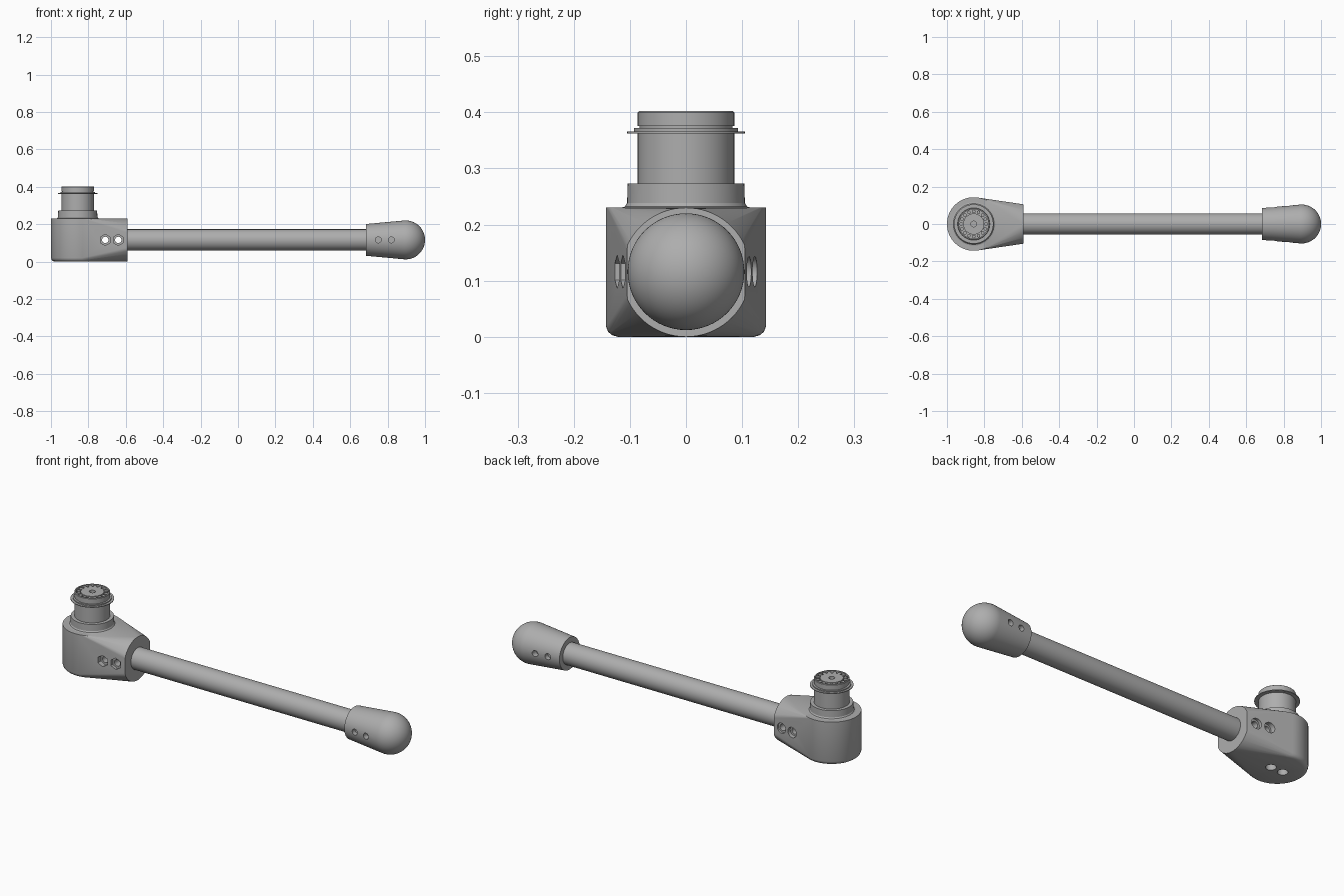
import bpy, bmesh, math
from mathutils import Matrix, Vector

cube = bpy.data.objects.get("Cube")
if cube:
    bpy.data.objects.remove(cube, do_unlink=True)

# Single colour
steel = bpy.data.materials.new("satin_grey")
steel.use_nodes = True
GREY = (0.42, 0.42, 0.42, 1)
steel.diffuse_color = GREY
steel.node_tree.nodes["Principled BSDF"].inputs["Base Color"].default_value = GREY

MID = 0.116        # height of the bar axis
POST_X = -0.857    # upright axis of the drive post
HEAD_END = -0.59
ALONG_X = Matrix.Rotation(math.pi / 2, 4, 'Y')
ALONG_Y = Matrix.Rotation(math.pi / 2, 4, 'X')


def finish(name, bm):
    bmesh.ops.recalc_face_normals(bm, faces=bm.faces)
    mesh = bpy.data.meshes.new(name)
    bm.to_mesh(mesh)
    bm.free()
    mesh.materials.append(steel)
    obj = bpy.data.objects.new(name, mesh)
    bpy.context.collection.objects.link(obj)
    return obj


def activate(obj):
    bpy.ops.object.select_all(action='DESELECT')
    obj.select_set(True)
    bpy.context.view_layer.objects.active = obj


def smooth(obj, angle=30):
    activate(obj)
    bpy.ops.object.shade_smooth_by_angle(angle=math.radians(angle))


def lathe(name, profile, place, steps=64):
    """Turn (radius, height) points around z, then place the result."""
    bm = bmesh.new()
    pts = [bm.verts.new((r, 0, h)) for r, h in profile]
    edges = [bm.edges.new(pair) for pair in zip(pts, pts[1:])]
    bmesh.ops.spin(bm, geom=pts + edges, cent=(0, 0, 0), axis=(0, 0, 1),
                   angle=math.tau, steps=steps)
    bmesh.ops.remove_doubles(bm, verts=bm.verts, dist=1e-5)
    bm.transform(place)
    return finish(name, bm)


def add_prism(bm, centre, radius, depth, sides, turn):
    bmesh.ops.create_cone(bm, cap_ends=True, segments=sides, radius1=radius,
                          radius2=radius, depth=depth,
                          matrix=Matrix.Translation(centre) @ turn)


def cut(obj, prisms):
    """Subtract prisms (centre, radius, depth, sides, turn) from obj."""
    for prism in prisms:
        bm = bmesh.new()
        add_prism(bm, *prism)
        cutter = finish("hole_cutter", bm)
        cutter.hide_render = True
        mod = obj.modifiers.new("hole", 'BOOLEAN')
        mod.operation = 'DIFFERENCE'
        mod.solver = 'EXACT'
        mod.object = cutter
        activate(obj)
        bpy.ops.object.modifier_apply(modifier=mod.name)
        bpy.data.objects.remove(cutter, do_unlink=True)


# Head: hull of an upright drum and a flat-sided disc around the bar
bm = bmesh.new()
N = 72
for r, z in [(0.143, 0.23), (0.143, 0.02), (0.139, 0.009), (0.132, 0.003), (0.122, 0)]:
    for i in range(N):
        a = math.tau * i / N
        bm.verts.new((POST_X + r * math.cos(a), r * math.sin(a), z))
for i in range(N):
    a = math.tau * i / N
    y = max(-0.105, min(0.105, 0.115 * math.cos(a)))
    bm.verts.new((HEAD_END, y, 0.115 + 0.115 * math.sin(a)))
bmesh.ops.remove_doubles(bm, verts=bm.verts, dist=1e-5)
hull = bmesh.ops.convex_hull(bm, input=bm.verts)
loose = {g for g in hull["geom_interior"] + hull["geom_unused"]
         if isinstance(g, bmesh.types.BMVert)}
bmesh.ops.delete(bm, geom=list(loose), context='VERTS')
bmesh.ops.dissolve_limit(bm, angle_limit=0.002, verts=bm.verts, edges=bm.edges)
head = finish("head", bm)

# Nut pockets in front, bolt recesses behind, two holes underneath
holes = []
for x in (-0.71, -0.64):
    holes += [((x, -0.155, MID), 0.030, 0.11, 6, ALONG_Y),
              ((x, 0.155, MID), 0.027, 0.11, 32, ALONG_Y),
              ((x, 0, MID), 0.017, 0.26, 24, ALONG_Y)]
for x in (-0.89, -0.82):
    holes.append(((x, 0, 0), 0.025, 0.1, 32, Matrix.Identity(4)))
cut(head, holes)
smooth(head)

# Bar
bar = lathe("bar", [(0, -0.62), (0.057, -0.62), (0.057, 0.72), (0, 0.72)],
            Matrix.Translation((0, 0, MID)) @ ALONG_X)
smooth(bar)

# Grip: flared sleeve with a round end
R, CX = 0.104, 0.896
dome = [(R * math.sin(math.radians(t)), CX + R * math.cos(math.radians(t)))
        for t in range(95, -1, -5)]
grip = lathe("grip", [(0, 0.685), (0.085, 0.685)] + dome,
             Matrix.Translation((0, 0, MID)) @ ALONG_X)
cut(grip, [((x, side * 0.11, MID), 0.016, 0.09, 24, ALONG_Y)
           for x in (0.75, 0.82) for side in (-1, 1)])
smooth(grip)

# Drive post: flared collar, column, retaining ring seat and recessed top
AT_POST = Matrix.Translation((POST_X, 0, 0))
post = lathe("drive_post", [
    (0, 0.22), (0.116, 0.22), (0.116, 0.23), (0.109, 0.232), (0.105, 0.238),
    (0.104, 0.273), (0.086, 0.273), (0.086, 0.366), (0.093, 0.366),
    (0.093, 0.372), (0.083, 0.372), (0.083, 0.376), (0.086, 0.376),
    (0.086, 0.400), (0.084, 0.402), (0.078, 0.402), (0.078, 0.385),
    (0.056, 0.385), (0.056, 0.400), (0.015, 0.400), (0.015, 0.380),
    (0, 0.380)], AT_POST)
smooth(post)

ring = lathe("retaining_ring", [(0.084, 0.362), (0.105, 0.362), (0.105, 0.366),
                                (0.084, 0.366), (0.084, 0.362)], AT_POST)
smooth(ring)

# Rollers around the recessed top
bm = bmesh.new()
for i in range(16):
    spot = Matrix.Rotation(math.tau * i / 16, 3, 'Z') @ Vector((0.067, 0, 0.39))
    add_prism(bm, spot + Vector((POST_X, 0, 0)), 0.0095, 0.016, 16, Matrix.Identity(4))
rollers = finish("rollers", bm)
smooth(rollers)
